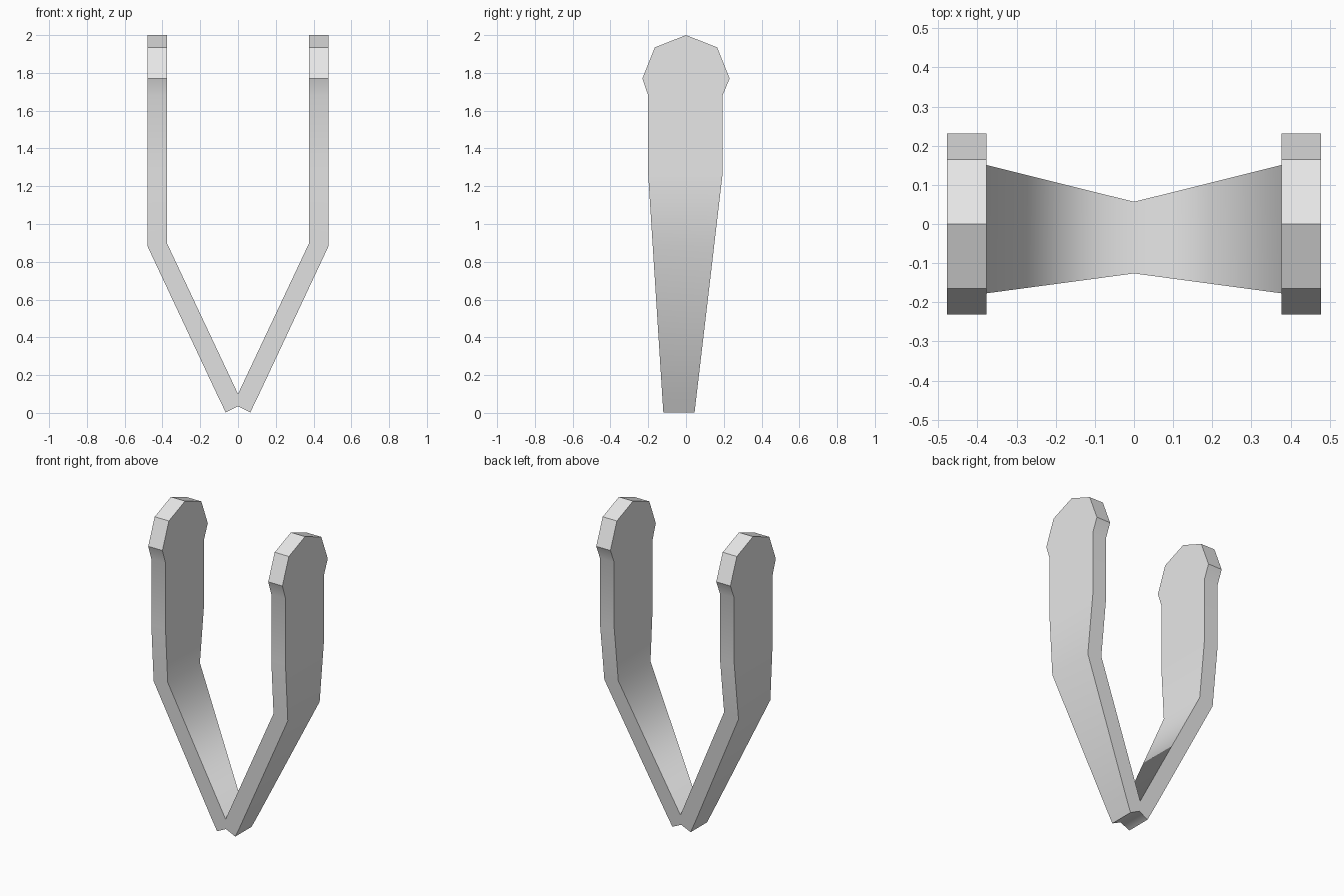
import bpy, bmesh, math

cube = bpy.data.objects.get("Cube")
if cube:
    bpy.data.objects.remove(cube, do_unlink=True)

# Plain grey finish
grey = bpy.data.materials.new("light grey")
grey.use_nodes = True
colour = (0.8, 0.8, 0.8, 1)
grey.diffuse_color = colour
grey.node_tree.nodes["Principled BSDF"].inputs["Base Color"].default_value = colour

# Edge of the arm at each height: (z, front y, back y)
EDGE = [(0, -0.12, 0.045), (1.26, -0.2, 0.193), (1.68, -0.2, 0.193),
        (1.77, -0.231, 0.231), (1.935, -0.165, 0.165), (2, 0, 0)]


def edge_at(z):
    for (z0, f0, b0), (z1, f1, b1) in zip(EDGE, EDGE[1:]):
        if z <= z1:
            t = (z - z0) / (z1 - z0)
            return f0 + t * (f1 - f0), b0 + t * (b1 - b0)
    return EDGE[-1][1:]


# Stations up the arm: outer x, outer z, inner x, inner z
stations = [(0.065, 0.003, 0, 0.035), (0.105, 0.085, 0, 0.1),
            (0.478, 0.88, 0.377, 0.9)]
stations += [(0.478, z, 0.377, z) for z, _, _ in EDGE[1:]]

# One arm as a loft of four-cornered sections
bm = bmesh.new()
rings = []
for ox, oz, ix, iz in stations:
    of, ob = edge_at(oz)
    nf, nb = edge_at(iz)
    corners = [(ox, of, oz), (ox, ob, oz), (ix, nb, iz), (ix, nf, iz)]
    rings.append([bm.verts.new(c) for c in corners])

bm.faces.new(rings[0])
for level, (low, high) in enumerate(zip(rings, rings[1:])):
    for i in range(4):
        if level == 0 and i == 2:
            continue  # the two arms join here
        j = (i + 1) % 4
        bm.faces.new((low[i], low[j], high[j], high[i]))
bmesh.ops.remove_doubles(bm, verts=bm.verts, dist=0.001)
bmesh.ops.recalc_face_normals(bm, faces=bm.faces)

mesh = bpy.data.meshes.new("forked_arms")
bm.to_mesh(mesh)
bm.free()
mesh.materials.append(grey)
arms = bpy.data.objects.new("forked_arms", mesh)
bpy.context.collection.objects.link(arms)

# Matching arm on the other side
mirror = arms.modifiers.new("Mirror", "MIRROR")
mirror.use_axis[0] = True
mirror.merge_threshold = 0.001

# Soft bends, crisp edges
bpy.ops.object.select_all(action="DESELECT")
arms.select_set(True)
bpy.context.view_layer.objects.active = arms
bpy.ops.object.shade_smooth_by_angle(angle=math.radians(30))
